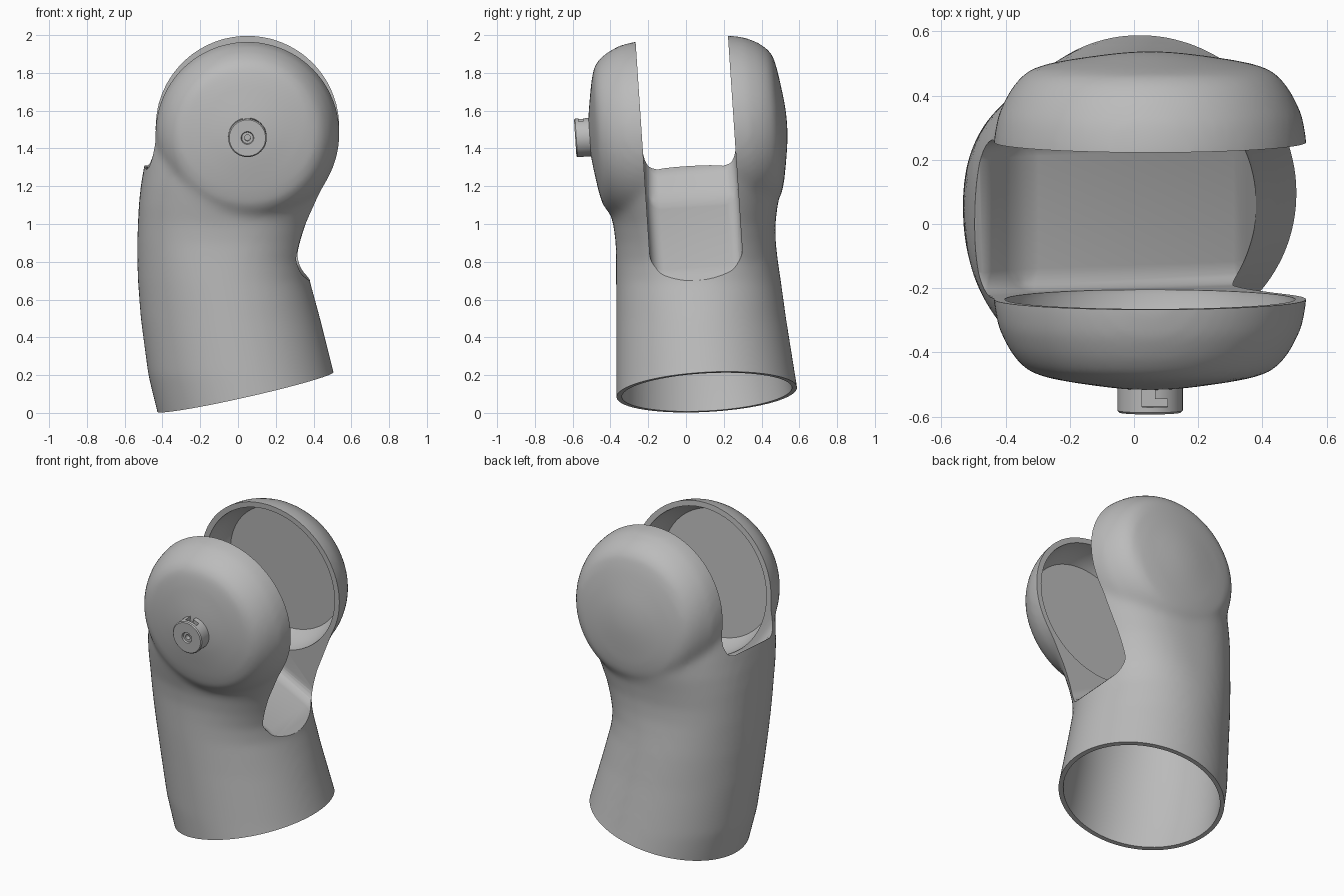
import bpy
import bmesh
import math
from mathutils import Matrix, Vector

if "Cube" in bpy.data.objects:
    bpy.data.objects.remove(bpy.data.objects["Cube"], do_unlink=True)

gray = bpy.data.materials.new("plain gray")
gray.use_nodes = True
gray.diffuse_color = (0.5, 0.5, 0.5, 1)
gray.node_tree.nodes["Principled BSDF"].inputs["Base Color"].default_value = gray.diffuse_color

# The joint axis runs front to back with a slight tilt
JOINT = Matrix.Translation((0.05, 0.01, 1.495)) @ Matrix.Rotation(math.radians(3.8), 4, 'X')


def finish(name, bm, matrix=None):
    bmesh.ops.recalc_face_normals(bm, faces=bm.faces)
    if matrix:
        bm.transform(matrix)
    mesh = bpy.data.meshes.new(name)
    bm.to_mesh(mesh)
    bm.free()
    mesh.materials.append(gray)
    obj = bpy.data.objects.new(name, mesh)
    bpy.context.collection.objects.link(obj)
    return obj


def skin(bm, rings):
    for a, b in zip(rings, rings[1:]):
        for i in range(len(a)):
            j = (i + 1) % len(a)
            bm.faces.new((a[i], a[j], b[j], b[i]))
    bm.faces.new(rings[0])
    bm.faces.new(rings[-1])


def rounded(value, power):
    return math.copysign(abs(value) ** (2 / power), value)


def tube(name, sections, inset=0.0, count=96, cuts=()):
    """Stack of ovals, each given as z, x min, x max, y min, y max, squareness."""
    bm = bmesh.new()
    rings = []
    for z, x0, x1, y0, y1, p in sections:
        rx, ry = (x1 - x0) / 2 - inset, (y1 - y0) / 2 - inset
        rings.append([bm.verts.new(((x0 + x1) / 2 + rx * rounded(math.cos(t), p),
                                    (y0 + y1) / 2 + ry * rounded(math.sin(t), p), z))
                      for t in (math.tau * (i + 0.5) / count for i in range(count))])
    skin(bm, rings)
    for point, normal in cuts:
        res = bmesh.ops.bisect_plane(bm, geom=bm.verts[:] + bm.edges[:] + bm.faces[:],
                                     plane_co=point, plane_no=normal, clear_outer=True)
        edges = [e for e in res["geom_cut"] if isinstance(e, bmesh.types.BMEdge)]
        bmesh.ops.contextual_create(bm, geom=edges)
    return finish(name, bm)


def lathe(name, profile, count=96):
    """Turned solid about the joint axis; profile is (y, radius)."""
    bm = bmesh.new()
    rings = [[bm.verts.new((r * math.cos(t), y, r * math.sin(t)))
              for t in (math.tau * i / count for i in range(count))] for y, r in profile]
    skin(bm, rings)
    return finish(name, bm, JOINT)


def both_ways(half):
    return [(-y, r) for y, r in reversed(half)] + half


def box(name, lo, hi, matrix):
    bm = bmesh.new()
    bmesh.ops.create_cube(bm, size=1)
    lo, hi = Vector(lo), Vector(hi)
    for v in bm.verts:
        v.co = Vector([(a + b) / 2 + c * (b - a) for a, b, c in zip(lo, hi, v.co)])
    return finish(name, bm, matrix)


def boolean(obj, other, operation='DIFFERENCE'):
    mod = obj.modifiers.new("cut", 'BOOLEAN')
    mod.operation, mod.object, mod.solver = operation, other, 'EXACT'
    other.hide_render = True


def bake(obj, helpers):
    bpy.context.view_layer.update()
    graph = bpy.context.evaluated_depsgraph_get()
    mesh = bpy.data.meshes.new_from_object(obj.evaluated_get(graph))
    obj.modifiers.clear()
    obj.data = mesh
    for h in helpers:
        bpy.data.objects.remove(h, do_unlink=True)
    obj.data.materials.clear()
    obj.data.materials.append(gray)


def smooth(obj, degrees):
    bpy.ops.object.select_all(action='DESELECT')
    obj.select_set(True)
    bpy.context.view_layer.objects.active = obj
    bpy.ops.object.shade_smooth_by_angle(angle=math.radians(degrees))


# Outer form: bent sleeve swelling smoothly into a round joint head
SLEEVE = [
    (-0.15, -0.39, 0.61, -0.365, 0.635, 2),
    (0.2, -0.475, 0.51, -0.37, 0.578, 2),
    (0.5, -0.515, 0.435, -0.37, 0.53, 2),
    (0.7, -0.53, 0.38, -0.37, 0.502, 2.1),
    (0.8, -0.533, 0.37, -0.37, 0.487, 2.2),
    (0.9, -0.533, 0.385, -0.372, 0.475, 2.35),
    (1.0, -0.53, 0.41, -0.385, 0.473, 2.45),
    (1.1, -0.525, 0.448, -0.415, 0.485, 2.5),
    (1.2, -0.515, 0.485, -0.448, 0.503, 2.5),
    (1.3, -0.498, 0.512, -0.475, 0.515, 2.5),
    (1.4, -0.475, 0.522, -0.485, 0.51, 2.6),
    (1.6, -0.425, 0.505, -0.43, 0.43, 2.5),
]
body = tube("sleeve_with_joint_head", SLEEVE)
head = lathe("head_form", both_ways([
    (0.25, 0.488), (0.33, 0.473), (0.40, 0.44), (0.45, 0.402), (0.477, 0.36),
    (0.495, 0.28), (0.514, 0.16), (0.524, 0.08), (0.527, 0.01)]))
boolean(body, head, 'UNION')
remesh = body.modifiers.new("blend", 'REMESH')
remesh.mode, remesh.voxel_size = 'VOXEL', 0.02
soften = body.modifiers.new("soften", 'SMOOTH')
soften.factor, soften.iterations = 0.5, 12
bake(body, [head])

# Slanted open end of the sleeve
slope = Matrix(((1, 0, 0, 0), (0, 1, 0, 0), (0.226, 0.06, 1, 0.095), (0, 0, 0, 1)))
end_cut = box("end_cutter", (-1, -1, -1), (1, 1, 0), slope)

# Hollow of the sleeve, closed under the sloping floor
cavity = tube("cavity_cutter", [(-0.3, -0.36, 0.65, -0.36, 0.66, 2)] + SLEEVE[1:], 0.028,
              cuts=[((0, 0, 0.88), (0.55, 0, 1))])

# Rounded slot between the two lobes
bm = bmesh.new()
outline = [(-0.8, 1.34), (-0.48, 1.32), (-0.36, 1.12), (0.31, 0.77),
           (0.45, 0.63), (0.8, 0.4), (0.8, 2.3), (-0.8, 2.3)]
skin(bm, [[bm.verts.new((x - 0.05, y, z - 1.495)) for x, z in outline]
          for y in (-0.245, 0.245)])
slot = finish("slot_cutter", bm, JOINT)
rounding = slot.modifiers.new("rounding", 'BEVEL')
rounding.width, rounding.segments = 0.07, 6

# Round pockets with flat ends inside the lobes
pocket = lathe("pocket_cutter", both_ways([
    (0.26, 0.452), (0.33, 0.435), (0.38, 0.41), (0.405, 0.392)]))

cutters = [end_cut, cavity, slot, pocket]
for c in cutters:
    boolean(body, c)
bake(body, cutters)
smooth(body, 30)

# Front pin with a stepped centre hole and a locking notch
pin = lathe("front_pin", [(-0.49, 0.102), (-0.592, 0.102), (-0.598, 0.096),
                          (-0.598, 0.034), (-0.588, 0.030), (-0.588, 0.016),
                          (-0.56, 0.016)], 48)
notches = [box("notch_cutter", (-0.025, -0.575, 0.07), (0.015, -0.48, 0.2), JOINT),
           box("side_notch_cutter", (-0.025, -0.575, 0.07), (0.055, -0.55, 0.2), JOINT)]
for n in notches:
    boolean(pin, n)
bake(pin, notches)
smooth(pin, 30)
